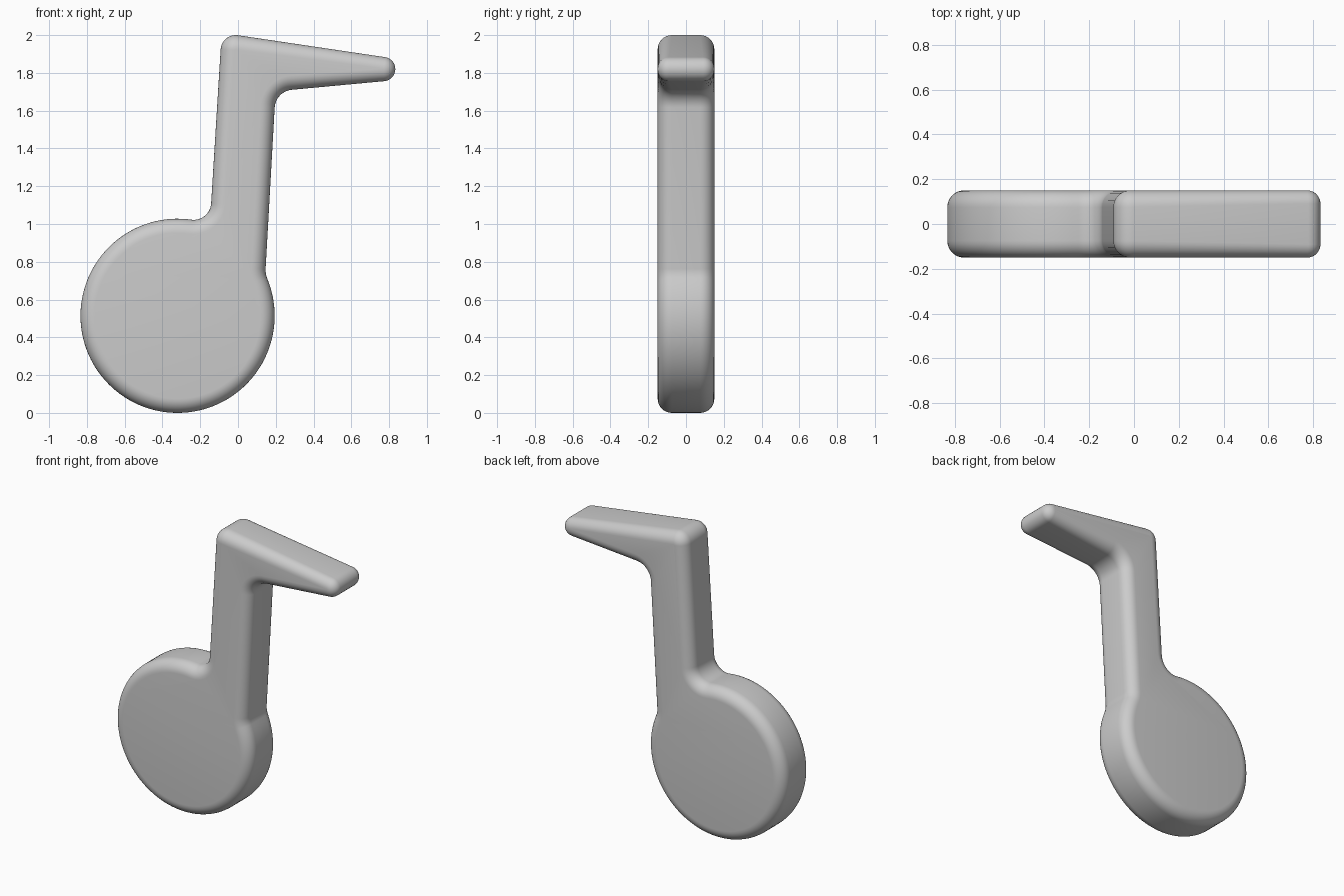
import bpy, bmesh, math

if "Cube" in bpy.data.objects:
    bpy.data.objects.remove(bpy.data.objects["Cube"])

HALF, ROUND, STEPS = 0.15, 0.075, 8

# Outline as a counter-clockwise belt of tangent arcs: x, z, radius (negative = inner fillet)
fillet = 0.12
fx = 0.266
fz = 0.515 + math.sqrt((0.514 + fillet) ** 2 - (fx + 0.32) ** 2)
arcs = [
    (-0.32, 0.514, 0.514),      # round note head
    (fx, fz, -fillet),          # head to stem, right
    (0.294, 1.611, -0.10),      # stem to flag, underside
    (0.769, 1.82, 0.064),       # flag tip
    (-0.012, 1.92, 0.08),       # top corner
    (-0.235, 1.115, -0.093),    # stem to head, left
]


def normal_angle(a, b):
    """Angle of the outward normal on the tangent line from arc a to arc b."""
    dx, dz = b[0] - a[0], b[1] - a[1]
    c = (a[2] - b[2]) / math.hypot(dx, dz)
    return math.atan2(dz, dx) - math.acos(max(-1, min(1, c)))


# Outline points with outward normals and rounding size
outline = []
n = len(arcs)
for i, (cx, cz, r) in enumerate(arcs):
    start = normal_angle(arcs[i - 1], arcs[i])
    sweep = (normal_angle(arcs[i], arcs[(i + 1) % n]) - start) % math.tau
    if r < 0:
        sweep -= math.tau
    count = 96 if r > 0.3 else 14
    size = min(ROUND, 0.93 * r) if r > 0 else ROUND
    for k in range(count + 1):
        a = start + sweep * k / count
        nx, nz = math.cos(a), math.sin(a)
        outline.append((cx + r * nx, cz + r * nz, nx, nz, size))

# Stack offset copies of the outline from front to back to form the rounded rim
quarter = [math.pi / 2 * k / STEPS for k in range(STEPS + 1)]
levels = [(-1, a) for a in reversed(quarter)] + [(1, a) for a in quarter]
bm = bmesh.new()
rings = []
for side, a in levels:
    ring = []
    for x, z, nx, nz, s in outline:
        inset = s * (1 - math.cos(a))
        y = side * (HALF - s * (1 - math.sin(a)))
        ring.append(bm.verts.new((x - nx * inset, y, z - nz * inset)))
    rings.append(ring)
for lo, hi in zip(rings, rings[1:]):
    for i in range(len(lo)):
        bm.faces.new((lo[i - 1], lo[i], hi[i], hi[i - 1]))
bm.faces.new(rings[0])
bm.faces.new(rings[-1])
bmesh.ops.remove_doubles(bm, verts=bm.verts, dist=0.0001)
bmesh.ops.recalc_face_normals(bm, faces=bm.faces)
for f in bm.faces:
    f.smooth = True

mesh = bpy.data.meshes.new("music_note")
bm.to_mesh(mesh)
bm.free()
note = bpy.data.objects.new("music_note", mesh)
bpy.context.collection.objects.link(note)
